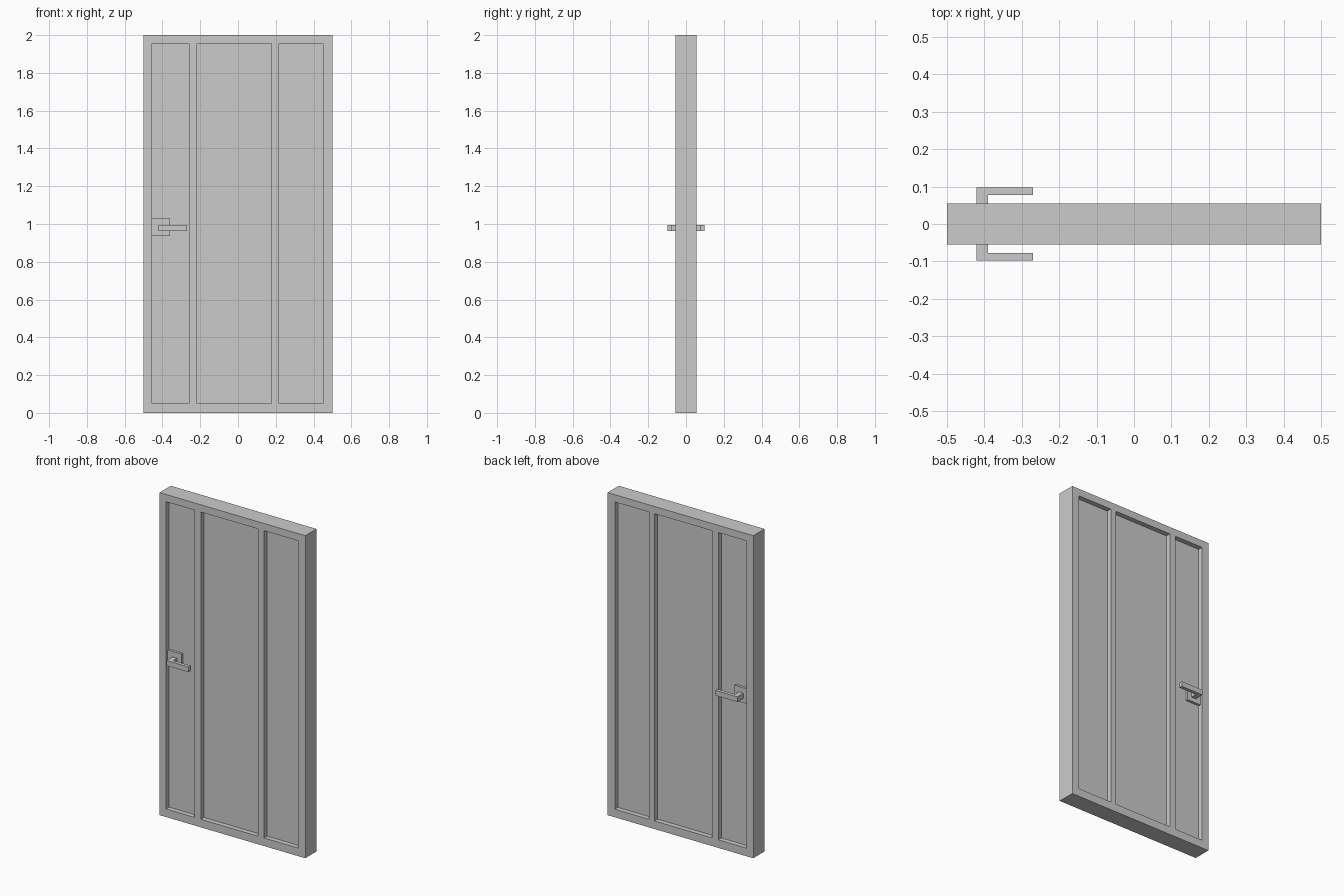
import bpy, bmesh

if "Cube" in bpy.data.objects:
    bpy.data.objects.remove(bpy.data.objects["Cube"])

T = 0.055        # half thickness of the door
DEPTH = 0.03     # recess depth
Z0, Z1 = 0.05, 1.955
PANELS = [(-0.455, -0.26), (-0.217, 0.177), (0.217, 0.45)]


def new_object(name, bm):
    bmesh.ops.recalc_face_normals(bm, faces=bm.faces)
    mesh = bpy.data.meshes.new(name)
    bm.to_mesh(mesh)
    bm.free()
    ob = bpy.data.objects.new(name, mesh)
    bpy.context.collection.objects.link(ob)
    return ob


def prism(bm, profile, z0, z1):
    """Extrude an xy profile from z0 up to z1."""
    face = bm.faces.new([bm.verts.new((x, y, z0)) for x, y in profile])
    ext = bmesh.ops.extrude_face_region(bm, geom=[face])["geom"]
    verts = [g for g in ext if isinstance(g, bmesh.types.BMVert)]
    bmesh.ops.translate(bm, verts=verts, vec=(0, 0, z1 - z0))


def box(bm, x0, x1, y0, y1, z0, z1):
    prism(bm, [(x0, y0), (x1, y0), (x1, y1), (x0, y1)], z0, z1)


def mirror_to_back(ob):
    mod = ob.modifiers.new("other_side", "MIRROR")
    mod.use_axis = (False, True, False)


# door slab
bm = bmesh.new()
box(bm, -0.5, 0.5, -T, T, 0, 2)
door = new_object("door_slab", bm)

# panel recesses on both faces
bm = bmesh.new()
for x0, x1 in PANELS:
    for s in (-1, 1):
        y0, y1 = sorted((s * (T - DEPTH), s * (T + 0.05)))
        box(bm, x0, x1, y0, y1, Z0, Z1)
cutter = new_object("recess_cutter", bm)
cutter.hide_render = True
cutter.display_type = "WIRE"
cut = door.modifiers.new("recesses", "BOOLEAN")
cut.operation = "DIFFERENCE"
cut.solver = "EXACT"
cut.object = cutter

# handle plates
bm = bmesh.new()
box(bm, -0.455, -0.36, -0.04, -T + DEPTH, 0.937, 1.03)
mirror_to_back(new_object("handle_plate", bm))

# L-shaped lever handles
bm = bmesh.new()
prism(bm, [(-0.421, -0.04), (-0.421, -0.098), (-0.27, -0.098),
           (-0.27, -0.077), (-0.39, -0.077), (-0.39, -0.04)], 0.964, 0.996)
mirror_to_back(new_object("lever_handle", bm))
